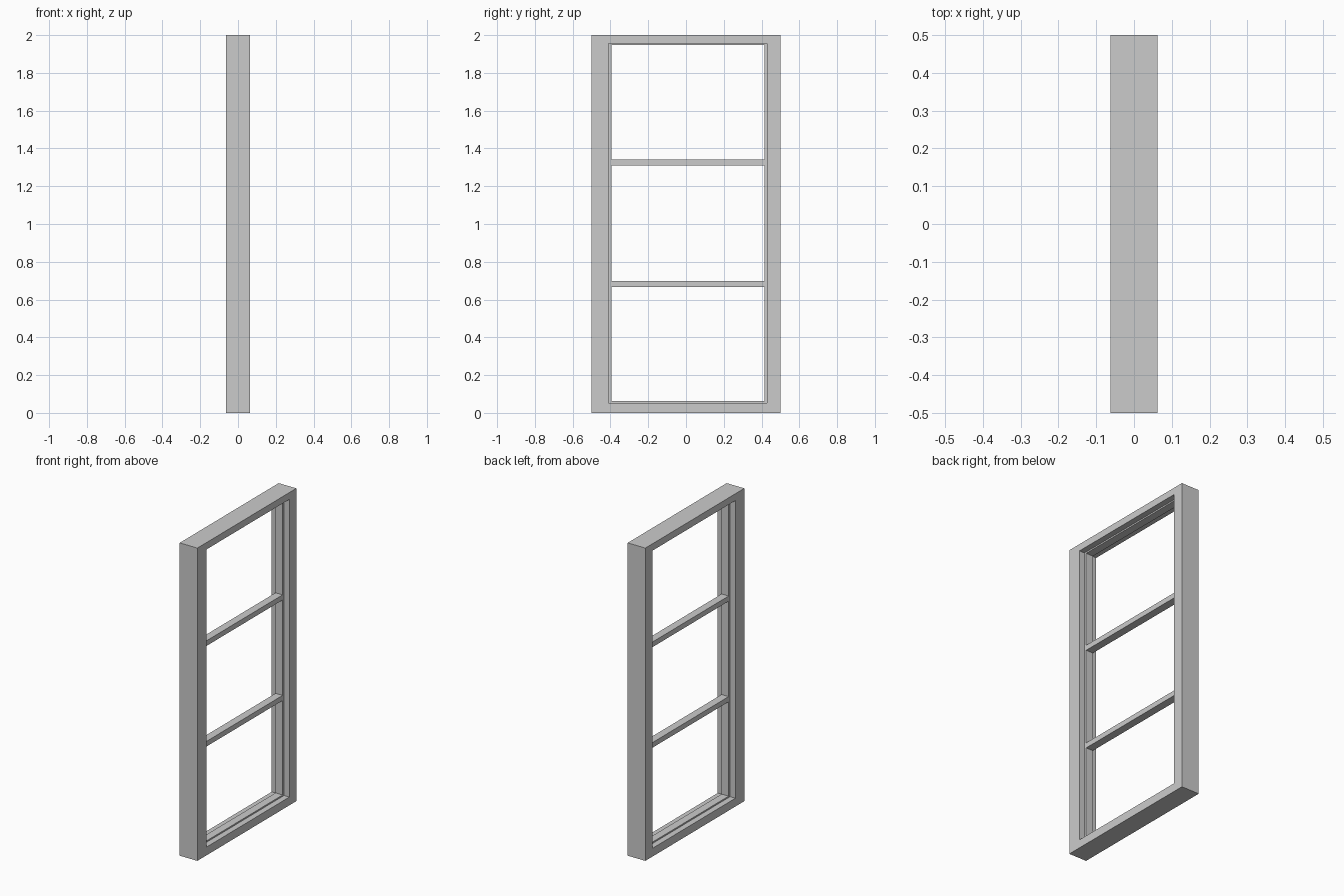
import bpy
import bmesh

if "Cube" in bpy.data.objects:
    bpy.data.objects.remove(bpy.data.objects["Cube"])


def ring(name, outer, inner, depth):
    """Rectangular frame in the YZ plane; outer/inner = (y0, y1, z0, z1), depth = half thickness in x."""
    bm = bmesh.new()
    loops = []
    for x in (-depth, depth):
        for y0, y1, z0, z1 in (outer, inner):
            loops.append([bm.verts.new((x, y, z)) for y, z in
                          ((y0, z0), (y1, z0), (y1, z1), (y0, z1))])
    back_out, back_in, front_out, front_in = loops
    for a, b in ((back_out, back_in), (front_out, front_in),
                 (back_out, front_out), (back_in, front_in)):
        for i in range(4):
            j = (i + 1) % 4
            bm.faces.new((a[i], a[j], b[j], b[i]))
    bmesh.ops.recalc_face_normals(bm, faces=bm.faces)
    mesh = bpy.data.meshes.new(name)
    bm.to_mesh(mesh)
    bm.free()
    bpy.context.collection.objects.link(bpy.data.objects.new(name, mesh))


def box(name, centre, size):
    bpy.ops.mesh.primitive_cube_add(size=1, location=centre)
    obj = bpy.context.object
    obj.name = name
    obj.scale = size


OPENING = (-0.41, 0.43, 0.053, 1.956)
CLEAR = (-0.395, 0.415, 0.062, 1.947)

# Outer window frame and the thinner stop set inside it
ring("outer_frame", (-0.5, 0.5, 0, 2), OPENING, 0.0625)
ring("inner_stop", OPENING, CLEAR, 0.025)

# Horizontal glazing bars
for i, z in enumerate((0.682, 1.325)):
    box(f"glazing_bar_{i + 1}", (0, 0.01, z), (0.05, CLEAR[1] - CLEAR[0], 0.033))
